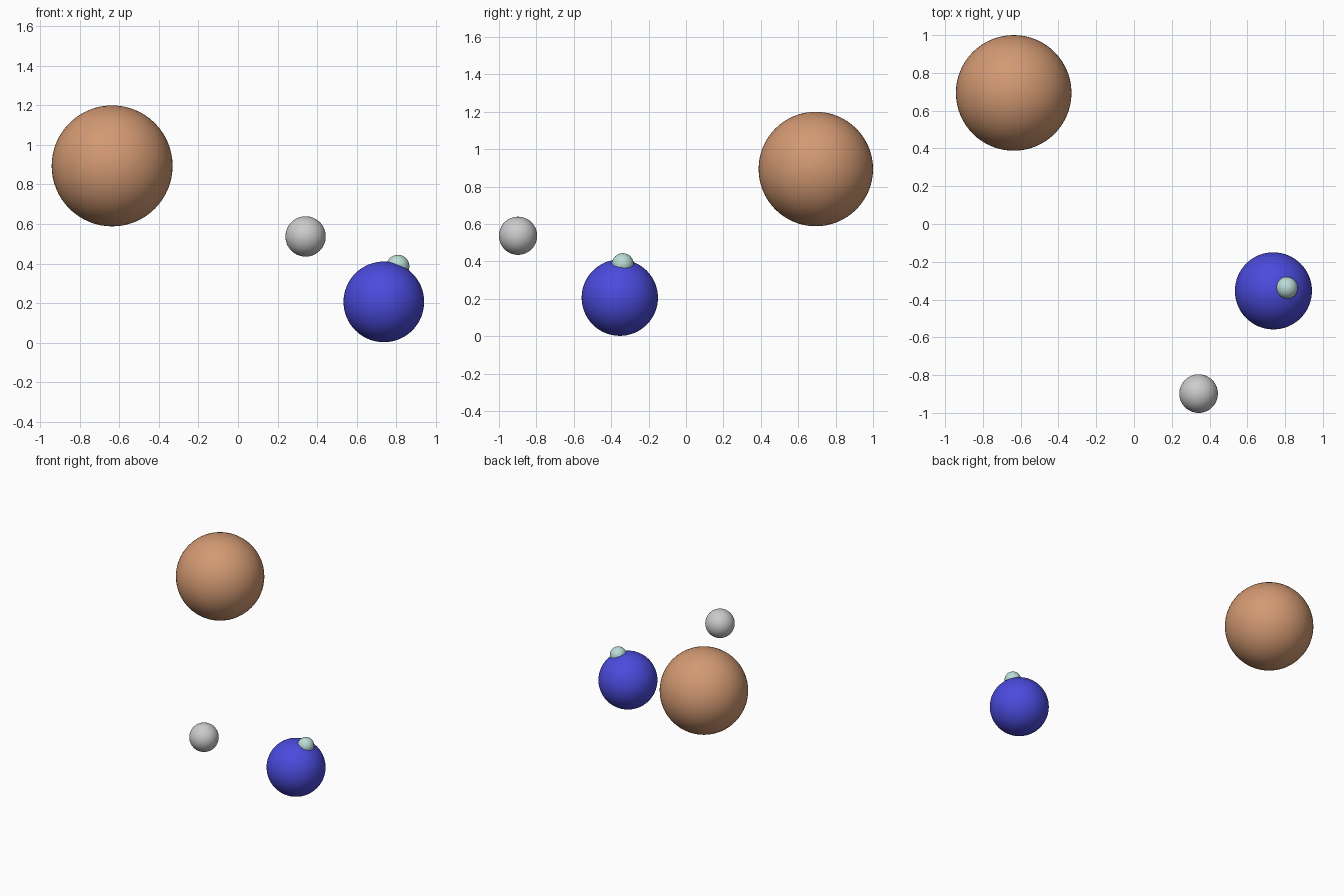
import bpy

if "Cube" in bpy.data.objects:
    bpy.data.objects.remove(bpy.data.objects["Cube"])


def material(name, rgb):
    mat = bpy.data.materials.new(name)
    mat.diffuse_color = (*rgb, 1.0)
    mat.use_nodes = True
    mat.node_tree.nodes["Principled BSDF"].inputs["Base Color"].default_value = mat.diffuse_color
    return mat


def ball(name, centre, radius, mat=None):
    bpy.ops.mesh.primitive_uv_sphere_add(
        segments=64, ring_count=32, radius=radius, location=centre)
    obj = bpy.context.object
    obj.name = name
    bpy.ops.object.shade_smooth()
    if mat:
        obj.data.materials.append(mat)
    return obj


# Three separate balls, sizes in a 3:2:1 ratio
ball("large_ball", (-0.637, 0.694, 0.894), 0.306, material("tan", (0.65, 0.32, 0.17)))
ball("medium_ball", (0.738, -0.354, 0.206), 0.204, material("blue", (0.07, 0.07, 0.73)))
ball("small_ball", (0.342, -0.898, 0.537), 0.102)

# Little cap, half sunk into the medium ball
ball("cap_bead", (0.809, -0.338, 0.386), 0.058, material("pale_teal", (0.50, 0.72, 0.68)))
